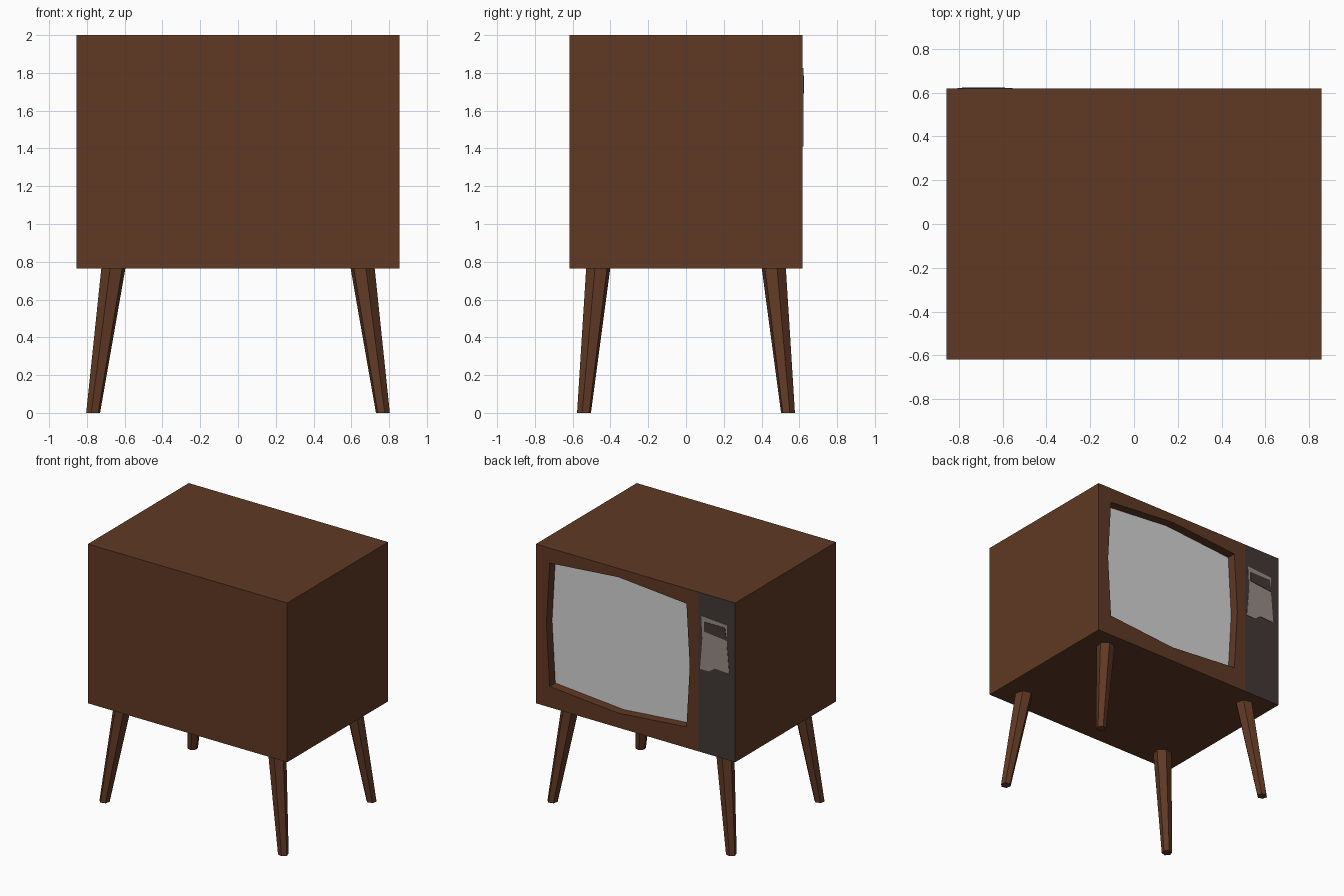
import bpy, bmesh, math
from mathutils import Vector

old = bpy.data.objects.get("Cube")
if old:
    bpy.data.objects.remove(old, do_unlink=True)


def material(name, rgb):
    m = bpy.data.materials.new(name)
    m.use_nodes = True
    m.diffuse_color = (*rgb, 1)
    bsdf = m.node_tree.nodes["Principled BSDF"]
    bsdf.inputs["Base Color"].default_value = (*rgb, 1)
    bsdf.inputs["Roughness"].default_value = 0.8
    return m


wood = material("brown wood", (0.117, 0.041, 0.018))
glass = material("pale grey screen", (0.66, 0.66, 0.66))
dark = material("dark panel", (0.054, 0.040, 0.038))
light = material("warm grey trim", (0.31, 0.26, 0.245))


def add_object(name, bm, mats):
    bmesh.ops.recalc_face_normals(bm, faces=bm.faces)
    mesh = bpy.data.meshes.new(name)
    bm.to_mesh(mesh)
    bm.free()
    for m in mats:
        mesh.materials.append(m)
    ob = bpy.data.objects.new(name, mesh)
    bpy.context.collection.objects.link(ob)
    return ob


def loft(bm, lower, upper):
    """Join two matching rings with side faces and return those faces."""
    n = len(lower)
    return [bm.faces.new((lower[i], lower[(i + 1) % n], upper[(i + 1) % n], upper[i]))
            for i in range(n)]


W, D = 0.855, 0.618          # half width and half depth of the cabinet
LOW, HIGH = 0.765, 2.0
SPLIT = -0.54                # where the control panel begins
RECESS = 0.07

# Cabinet: a box whose screen side is divided into a screen wall and a panel
bm = bmesh.new()
plan = [(-W, -D), (W, -D), (W, D), (SPLIT, D), (-W, D)]
floor, roof = [[bm.verts.new((x, y, z)) for x, y in plan] for z in (LOW, HIGH)]
sides = loft(bm, floor, roof)
bm.faces.new(floor)
bm.faces.new(roof)
sides[3].material_index = 2
screen_wall = sides[2]
rim_edges = list(screen_wall.edges)
bmesh.ops.delete(bm, geom=[screen_wall], context='FACES_ONLY')

# Screen opening: a bulging octagon sunk into the wall
cx, cz = 0.15, 1.405
outline = [(0.587, 0.478), (0, 0.527), (-0.587, 0.478), (-0.615, 0),
           (-0.587, -0.478), (0, -0.527), (0.587, -0.478), (0.615, 0)]
outer, inner = [[bm.verts.new((cx + x, y, cz + z)) for x, z in outline]
                for y in (D, D - RECESS)]
loft(bm, outer, inner)
bm.faces.new(inner).material_index = 1
opening = [bm.edges.get((outer[i - 1], outer[i])) for i in range(len(outer))]
bmesh.ops.triangle_fill(bm, edges=rim_edges + opening, use_beauty=True)
add_object("cabinet", bm, [wood, glass, dark])


# Control panel details: thin plates
def plate(name, points, lift, mat):
    bm = bmesh.new()
    back, front = [[bm.verts.new((x, y, z)) for x, z in points]
                   for y in (D - 0.002, D + lift)]
    loft(bm, back, front)
    bm.faces.new(back)
    bm.faces.new(front)
    add_object(name, bm, [mat])


plate("control_plate", [(-0.565, 1.825), (-0.785, 1.81), (-0.785, 1.66), (-0.805, 1.44),
                        (-0.68, 1.445), (-0.63, 1.41), (-0.555, 1.41), (-0.575, 1.65)],
      0.003, light)
plate("control_slot", [(-0.59, 1.785), (-0.77, 1.785), (-0.785, 1.69), (-0.59, 1.71)],
      0.006, dark)


# Legs: tapered six-sided posts splayed outward
def leg(name, sx, sy):
    bm = bmesh.new()
    rings = []
    for centre, r in ((Vector((0.767, 0.540, 0)), 0.038),
                      (Vector((0.660, 0.465, LOW)), 0.066)):
        ring = []
        for k in range(6):
            a = math.radians(15 + 60 * k)
            p = centre + Vector((math.cos(a), math.sin(a), 0)) * r
            ring.append(bm.verts.new((p.x * sx, p.y * sy, p.z)))
        rings.append(ring)
    loft(bm, *rings)
    for ring in rings:
        bm.faces.new(ring)
    add_object(name, bm, [wood])


for sx, side in ((1, "left"), (-1, "right")):
    for sy, end in ((-1, "front"), (1, "back")):
        leg(f"{end}_{side}_leg", sx, sy)
